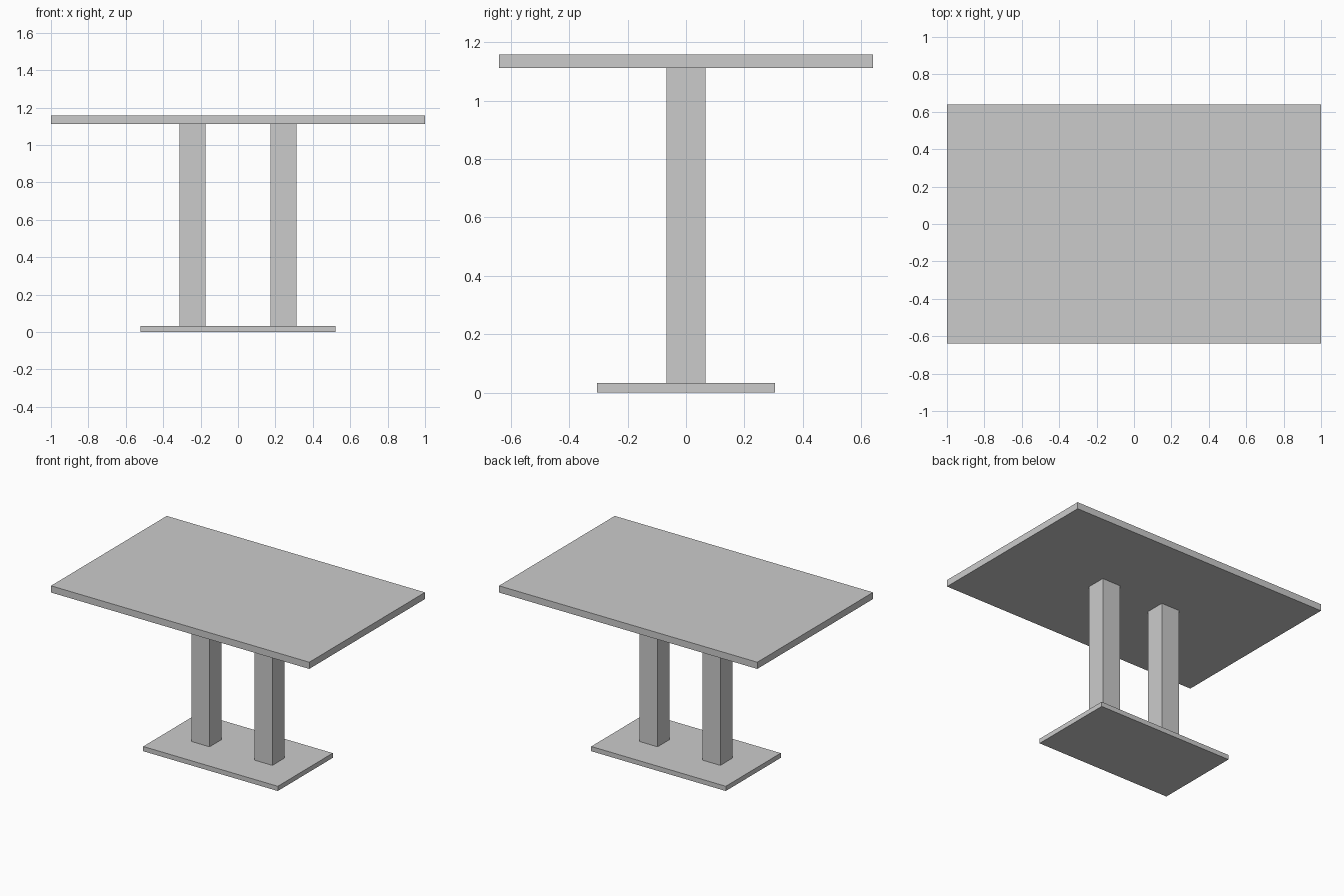
import bpy

if "Cube" in bpy.data.objects:
    bpy.data.objects.remove(bpy.data.objects["Cube"])


def box(name, x, y, z):
    """Add a box spanning the given (min, max) ranges."""
    spans = (x, y, z)
    bpy.ops.mesh.primitive_cube_add(size=1, location=[(a + b) / 2 for a, b in spans])
    obj = bpy.context.object
    obj.name = name
    obj.scale = [b - a for a, b in spans]
    bpy.ops.object.transform_apply(location=False, rotation=False, scale=True)
    return obj


BASE_TOP = 0.033
TOP_BOTTOM = 1.111

# Floor plate and table top
box("base_plate", (-0.521, 0.521), (-0.304, 0.304), (0, BASE_TOP))
box("table_top", (-1, 1), (-0.64, 0.64), (TOP_BOTTOM, 1.158))

# Pair of square columns
for side, cx in (("left", -0.243), ("right", 0.243)):
    box(side + "_column", (cx - 0.07, cx + 0.07), (-0.067, 0.067), (BASE_TOP, TOP_BOTTOM))
